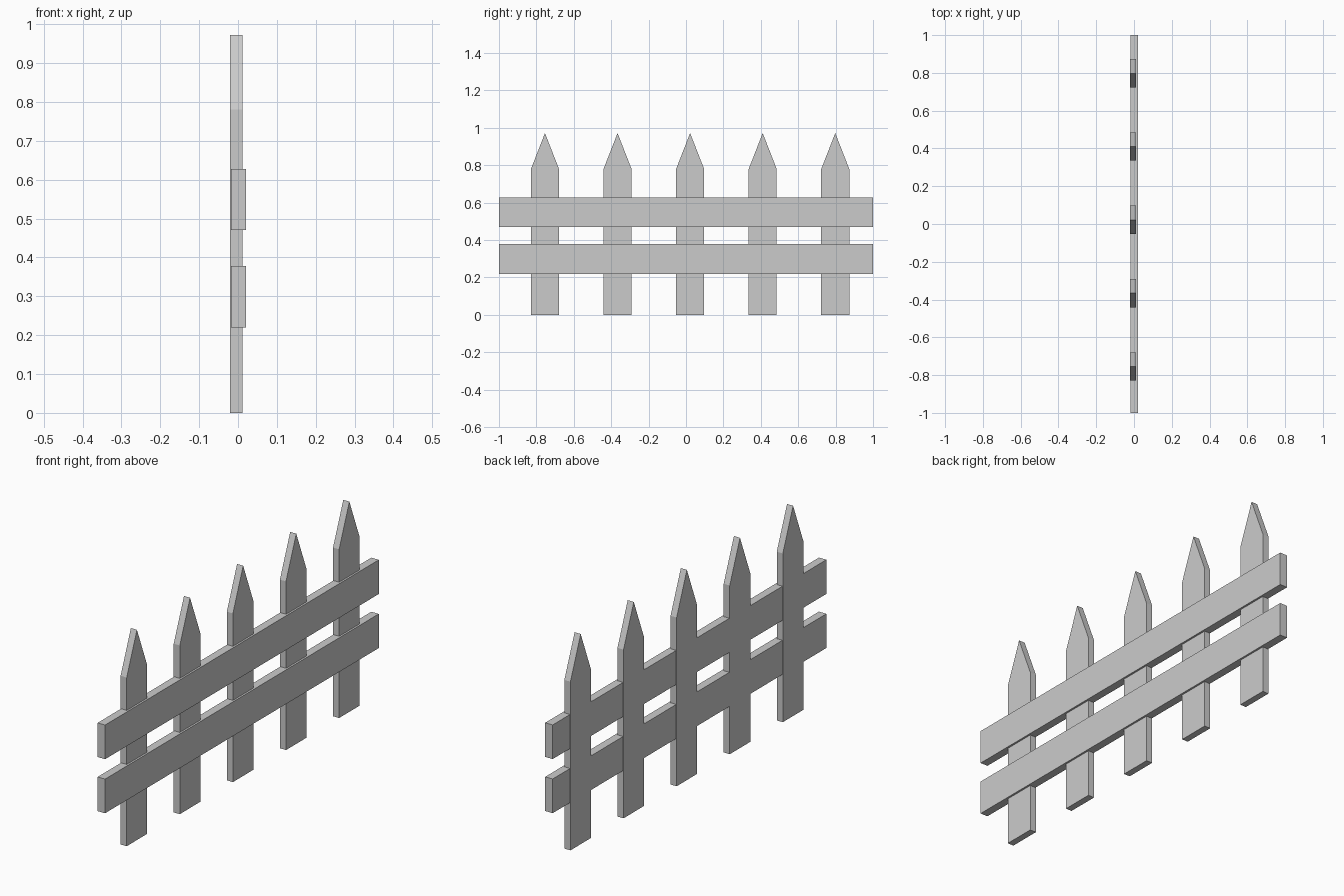
import bpy
import bmesh

if "Cube" in bpy.data.objects:
    bpy.data.objects.remove(bpy.data.objects["Cube"])


def extrude_profile(name, profile, x0, x1):
    """Extrude a (y, z) outline from x0 to x1."""
    bm = bmesh.new()
    face = bm.faces.new([bm.verts.new((x0, y, z)) for y, z in profile])
    res = bmesh.ops.extrude_face_region(bm, geom=[face])
    moved = [g for g in res["geom"] if isinstance(g, bmesh.types.BMVert)]
    bmesh.ops.translate(bm, vec=(x1 - x0, 0, 0), verts=moved)
    bmesh.ops.recalc_face_normals(bm, faces=bm.faces)
    mesh = bpy.data.meshes.new(name)
    bm.to_mesh(mesh)
    bm.free()
    obj = bpy.data.objects.new(name, mesh)
    bpy.context.collection.objects.link(obj)
    return obj


# Five pointed pickets, evenly spaced
HALF_W, SHOULDER, TIP = 0.075, 0.78, 0.972
for i in range(5):
    y = -0.754 + 0.388 * i
    extrude_profile(f"picket_{i + 1}", [
        (y - HALF_W, 0), (y + HALF_W, 0), (y + HALF_W, SHOULDER),
        (y, TIP), (y - HALF_W, SHOULDER)], -0.02, 0.011)

# Two horizontal rails, almost flush with the pickets at the back
for name, z in (("lower_rail", 0.22), ("upper_rail", 0.47)):
    extrude_profile(name, [(-1, z), (1, z), (1, z + 0.158), (-1, z + 0.158)],
                    -0.018, 0.02)
